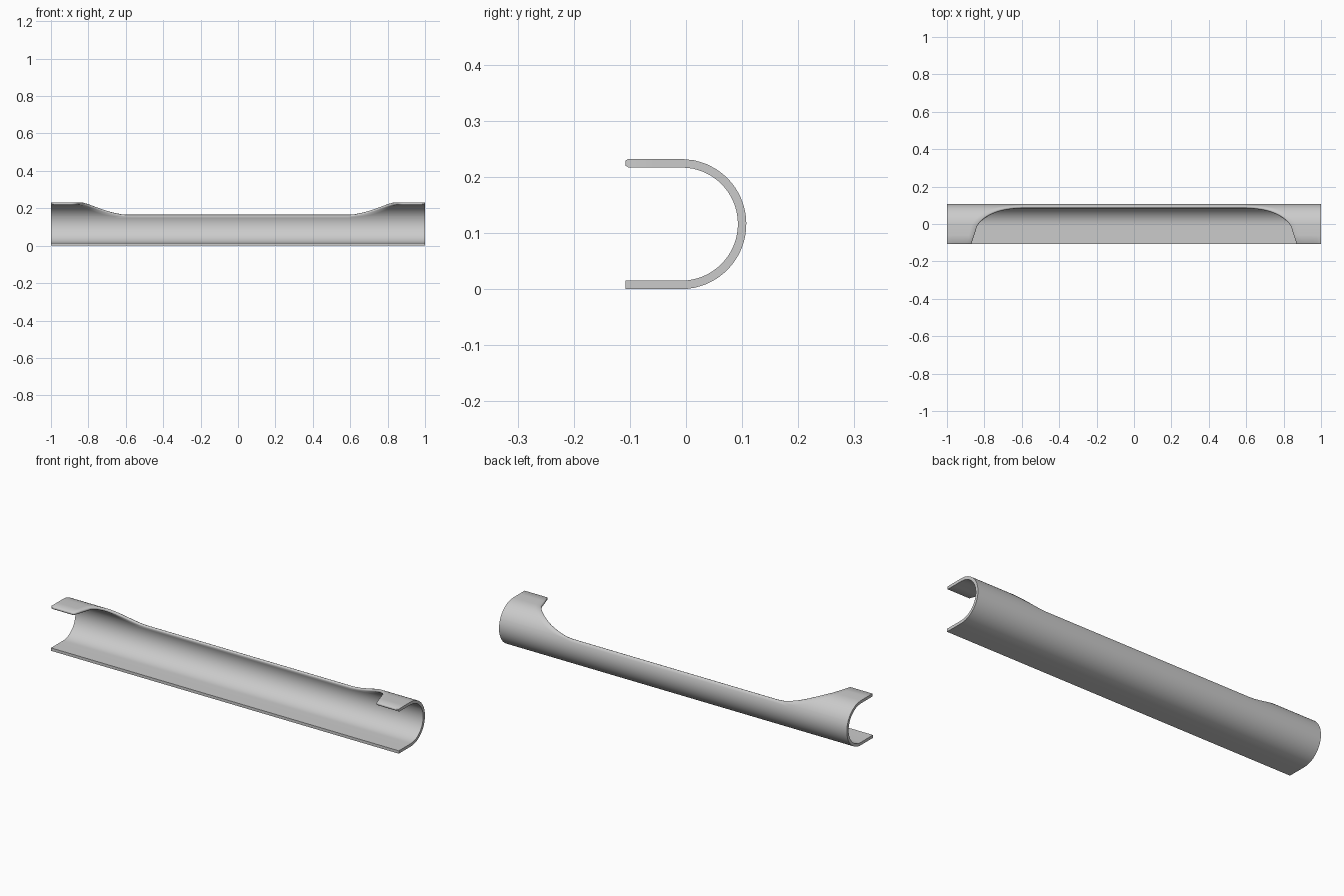
import bpy, bmesh
from math import sin, cos, radians

if "Cube" in bpy.data.objects:
    bpy.data.objects.remove(bpy.data.objects["Cube"])

YC, ZC, R, T = -0.0085, 0.116, 0.116, 0.015   # arc centre, outer radius, wall
TIP, BULGE = -0.1075, 0.0045                  # open lip, rounding of the rim

# rows around the U: (kind, value, x where the end section starts)
rows = [("low", TIP, 0.59), ("low", -0.06, 0.59)]
rows += [("arc", -90 + 114 * i / 20, 0.59) for i in range(21)]
cut = [(25.5, .625), (29, .655), (33, .682), (37, .703), (43, .73), (50, .755),
       (58, .78), (67, .803), (78, .826), (90, .843)]
rows += [("arc", a, x) for a, x in cut]
rows += [("high", -0.06, .859), ("high", TIP + BULGE, .873)]
LOWER = 22                                    # last row index that spans the middle


def point(row, radius):
    kind, v, _ = row
    if kind == "arc":
        return YC + radius * cos(radians(v)), ZC + radius * sin(radians(v))
    return v, ZC + (radius if kind == "high" else -radius)


bm = bmesh.new()
MID, END = 8, 6


def sheet(radius):
    """One skin of the channel: left end, middle and right end columns."""
    grid = []
    for row in rows:
        e = row[2]
        right = [e + (1 - e) * i / END for i in range(END + 1)]
        middle = [-e + 2 * e * i / MID for i in range(1, MID)]
        xs = [-x for x in reversed(right)] + middle + right
        y, z = point(row, radius)
        full = rows.index(row) <= LOWER
        grid.append([bm.verts.new((x, y, z)) if full or not END < j < END + MID else None
                     for j, x in enumerate(xs)])
    for r in range(len(grid) - 1):
        for c in range(len(grid[0]) - 1):
            if r >= LOWER and END <= c < END + MID:
                continue
            bm.faces.new((grid[r][c], grid[r][c + 1], grid[r + 1][c + 1], grid[r + 1][c]))
    return [v for line in grid for v in line if v]


# outer and inner skins, joined all round their borders
outer = sheet(R)
border = [e for e in bm.edges if e.is_boundary]
inner = dict(zip(outer, sheet(R - T)))
rim = []
for e in border:
    a, b = e.verts
    f = bm.faces.new((a, b, inner[b], inner[a]))
    mid = (a.co + b.co) / 2
    if mid.z > 0.15 and abs(mid.x) < 0.999 or mid.y < TIP + 0.01 and mid.z > 0.15:
        rim.append(f)
bmesh.ops.recalc_face_normals(bm, faces=bm.faces)

# rounded upper rim
bmesh.ops.inset_region(bm, faces=rim, thickness=0.004, depth=BULGE,
                       use_even_offset=False)
for v in bm.verts:
    v.co.x = max(-1, min(1, v.co.x))

mesh = bpy.data.meshes.new("cut_channel")
bm.to_mesh(mesh)
bm.free()
channel = bpy.data.objects.new("cut_channel", mesh)
bpy.context.collection.objects.link(channel)
bpy.context.view_layer.objects.active = channel
channel.select_set(True)
bpy.ops.object.shade_smooth_by_angle(angle=radians(50))
